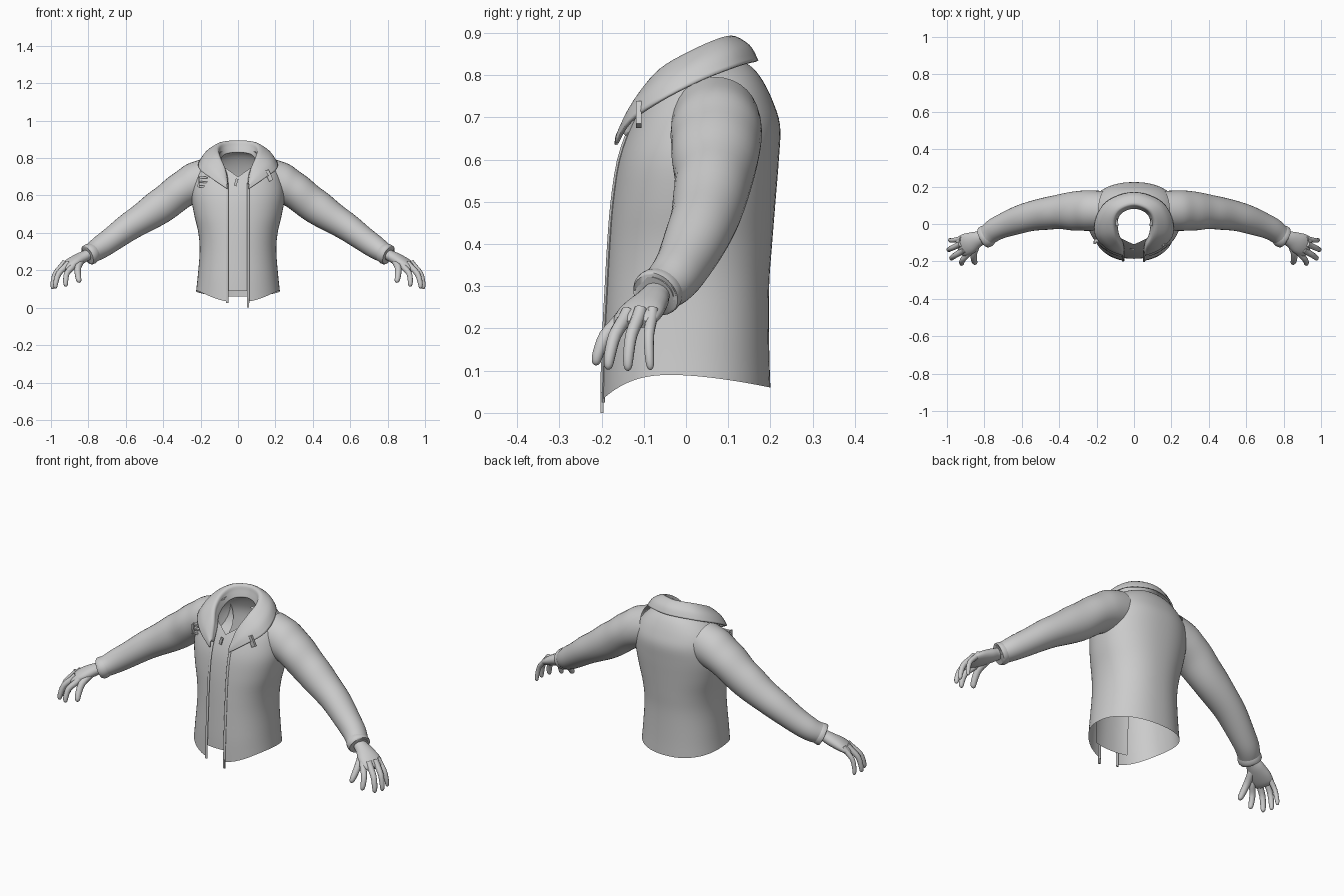
import bpy, bmesh, math
from mathutils import Vector

if "Cube" in bpy.data.objects:
    bpy.data.objects.remove(bpy.data.objects["Cube"])

cloth = bpy.data.materials.new("grey_cloth")
cloth.diffuse_color = (0.6, 0.6, 0.6, 1)
cloth.use_nodes = True
cloth.node_tree.nodes["Principled BSDF"].inputs["Base Color"].default_value = cloth.diffuse_color


def smooth_rows(rows, steps):
    """Catmull-Rom interpolation through rows of numbers."""
    out = []
    for i in range(len(rows) - 1):
        p0, p1, p2, p3 = (rows[max(0, min(len(rows) - 1, i + k))] for k in (-1, 0, 1, 2))
        for s in range(steps):
            t = s / steps
            out.append([0.5 * (2 * b + (c - a) * t + (2 * a - 5 * b + 4 * c - d) * t * t
                               + (3 * b - a - 3 * c + d) * t ** 3)
                        for a, b, c, d in zip(p0, p1, p2, p3)])
    return out + [list(rows[-1])]


def grid(name, rings, closed=False, cap=False, mirror=False, thick=0, angle=50):
    """Skin a list of equally long point rows."""
    bm = bmesh.new()
    vs = [[bm.verts.new(p) for p in ring] for ring in rings]
    n = len(rings[0])
    for a, b in zip(vs, vs[1:]):
        for j in range(n if closed else n - 1):
            k = (j + 1) % n
            bm.faces.new((a[j], a[k], b[k], b[j]))
    if cap:
        bm.faces.new(vs[0][::-1])
        bm.faces.new(vs[-1])
    bmesh.ops.recalc_face_normals(bm, faces=bm.faces)
    me = bpy.data.meshes.new(name)
    bm.to_mesh(me)
    bm.free()
    me.materials.append(cloth)
    ob = bpy.data.objects.new(name, me)
    bpy.context.collection.objects.link(ob)
    if thick:
        m = ob.modifiers.new("thickness", 'SOLIDIFY')
        m.thickness = thick
        m.offset = 0
    if mirror:
        ob.modifiers.new("mirror", 'MIRROR')
    bpy.ops.object.select_all(action='DESELECT')
    ob.select_set(True)
    bpy.context.view_layer.objects.active = ob
    bpy.ops.object.shade_smooth_by_angle(angle=math.radians(angle))
    return ob


def tube(name, rows, side=(0, 1, 0), n=16, steps=4, cap=True, mirror=True, fold=None):
    """Elliptical tube; rows are x, y, z, half width along side, half thickness."""
    rows = smooth_rows(rows, steps)
    pts = [Vector(r[:3]) for r in rows]
    rings = []
    for i, r in enumerate(rows):
        t = (pts[min(i + 1, len(pts) - 1)] - pts[max(i - 1, 0)]).normalized()
        u = Vector(side)
        u = (u - t * u.dot(t)).normalized()
        v = t.cross(u)
        ring = []
        for j in range(n):
            a = 2 * math.pi * j / n
            k = 1 + (fold(i / len(rows), a) if fold else 0)
            ring.append(pts[i] + u * (r[3] * k * math.cos(a)) + v * (r[4] * k * math.sin(a)))
        rings.append(ring)
    return grid(name, rings, True, cap, mirror)


def box(name, centre, size, tilt=0):
    x, y, z = (s / 2 for s in size)
    c, s = math.cos(tilt), math.sin(tilt)
    rings = [[(centre[0] + px * c + pz * s, centre[1] + py, centre[2] - px * s + pz * c)
              for px, py in ((-x, -y), (x, -y), (x, y), (-x, y))] for pz in (-z, z)]
    return grid(name, rings, True, True, angle=30)


# Jacket body: z, half width, front y, back y, half opening
BODY = smooth_rows([
    (.08, .224, -.2, .2, .055), (.16, .216, -.198, .197, .055), (.3, .205, -.191, .197, .055),
    (.4, .212, -.185, .204, .055), (.5, .235, -.176, .212, .055), (.6, .25, -.16, .22, .055),
    (.68, .24, -.132, .223, .06), (.74, .215, -.1, .205, .085), (.79, .17, -.075, .18, .11),
    (.82, .125, -.06, .155, .105), (.835, .09, -.05, .13, .08)], 4)
POW = 2.25


def hem(y):
    if y < -.03:
        return .09 - .06 * min(1, (-.03 - y) / .17) ** 2.6
    return .09 - .03 * ((y + .03) / .23) ** 1.6


def body_y(z, x):
    """Front surface depth at a given height and x."""
    lo = max([r for r in BODY if r[0] <= z] or [BODY[0]])
    hi = min([r for r in BODY if r[0] >= z] or [BODY[-1]])
    t = (z - lo[0]) / (hi[0] - lo[0]) if hi[0] > lo[0] else 0
    w, f, b = (lo[k] + (hi[k] - lo[k]) * t for k in (1, 2, 3))
    return (f + b) / 2 - (b - f) / 2 * (1 - min(1, abs(x) / w) ** POW) ** (1 / POW)


rings = []
for i, (z, w, f, b, gap) in enumerate(BODY):
    a0 = math.asin(min(.98, gap / w) ** (POW / 2))
    ring = []
    for j in range(65):
        a = a0 + (2 * math.pi - 2 * a0) * j / 64
        s, c = math.sin(a), math.cos(a)
        x = w * math.copysign(abs(s) ** (2 / POW), s)
        y = (f + b) / 2 - (b - f) / 2 * math.copysign(abs(c) ** (2 / POW), c)
        h = hem(y)
        ring.append((x, y, h + (z - .08) * (.16 - h) / .08 if z < .16 else z))
    rings.append(ring)
grid("jacket_body", rings)

# Inner front panel behind the open zip, with a V neck
rings = []
for i in range(17):
    x = -.1 + .2 * i / 16
    top = .70 + abs(x) * .7
    ring = []
    for j in range(25):
        z = .09 + (top - .09) * j / 24
        ring.append((x, body_y(z, x) + .014, z))
    rings.append(ring)
grid("inner_panel", rings)

# Sleeves with soft creases, the cuff turning inwards
def crease(t, a):
    return .018 * math.sin(t * 44 + 1.5 * math.sin(a)) * math.sin(math.pi * min(1, t)) * (.5 + .5 * math.cos(a - 2))


tube("sleeve", [
    (.16, .07, .69, .105, .11), (.23, .072, .668, .108, .107), (.31, .07, .622, .105, .096),
    (.425, .062, .535, .09, .092), (.575, .035, .437, .078, .075), (.725, -.02, .33, .063, .062),
    (.785, -.062, .291, .056, .053), (.8, -.072, .282, .056, .053)],
    n=32, steps=6, cap=False, fold=crease)
tube("cuff", [
    (.772, -.053, .3, .054, .05), (.785, -.062, .291, .06, .056), (.8, -.072, .282, .06, .056),
    (.802, -.073, .281, .05, .046), (.775, -.055, .298, .046, .042)], n=32, steps=2, cap=False)

# Hands: palm, fingers, thumb
PALM_SIDE = (.3, .95, .1)
tube("palm", [
    (.765, -.05, .3, .034, .03), (.81, -.072, .28, .036, .029), (.845, -.085, .262, .046, .031),
    (.885, -.105, .241, .058, .029), (.92, -.119, .221, .056, .022), (.938, -.125, .209, .044, .012)],
    side=PALM_SIDE, n=24)
FINGERS = {
    "index_finger": ((.885, -.16, .212), (.92, -.215, .113), .016),
    "middle_finger": ((.918, -.145, .218), (.977, -.185, .103), .016),
    "ring_finger": ((.937, -.112, .222), (.992, -.138, .1), .015),
    "little_finger": ((.932, -.08, .222), (.985, -.084, .102), .013),
    "thumb": ((.838, -.105, .248), (.848, -.212, .135), .019)}
for name, (root, tip, r) in FINGERS.items():
    a, b = Vector(root), Vector(tip)
    bend = Vector((.014, -.006, .016))
    rows = []
    for t, k, q in ((-.2, 0, 1), (.0, .2, 1.05), (.45, 1, .95), (.8, .6, .85), (.95, .15, .65), (1, 0, .2)):
        rows.append((*(a.lerp(b, t) + bend * k), r * q, r * q))
    tube(name, rows, side=PALM_SIDE, n=12, steps=3)

# Fold-over collar: hem, fold and inner edge run from lapel tip to nape
HEM = [(.058, -.166, .635), (.14, -.132, .69), (.205, -.06, .74), (.198, .04, .79), (.135, .125, .822), (0, .168, .833)]
FOLD = [(.058, -.152, .665), (.078, -.115, .745), (.108, -.06, .812), (.114, .02, .858), (.08, .08, .884), (0, .108, .89)]
INNER = [(.055, -.138, .655), (.062, -.1, .715), (.085, -.05, .765), (.09, .02, .8), (.062, .065, .822), (0, .085, .83)]


def whole(pts):
    return smooth_rows(pts + [(-x, y, z) for x, y, z in pts[-2::-1]], 5)


rings = []
for h, f, n in zip(whole(HEM), whole(FOLD), whole(INNER)):
    h, f, n = Vector(h), Vector(f), Vector(n)
    puff = Vector((h.x - n.x, h.y - n.y, .06)) * .12
    rings.append(smooth_rows([tuple(p) for p in (h, h.lerp(f, .5) + puff, f, f.lerp(n, .4) - puff * .3, n)], 4))
grid("collar", rings, thick=.008, angle=60)

# Zip tapes along both front edges
for name, x in (("left_zip", -.058), ("right_zip", .054)):
    rows = []
    for i in range(20):
        z = .025 + .64 * i / 19
        rows.append((x, body_y(z, x) - .001, z, .005, .007))
    tube(name, rows, side=(0, 1, 0), n=8, steps=1, mirror=False)

# Zip pulls
box("hem_zip_pull", (.054, -.199, .024), (.012, .008, .048))
box("neck_zip_pull", (-.01, -.135, .67), (.014, .008, .04), .3)

# Collar strap on one side, buckle frame on the other
box("collar_strap", (.165, -.112, .707), (.024, .012, .06), -.45)
for name, dx, dz, sx, sz in (("buckle_top", 0, .024, .05, .01), ("buckle_middle", 0, 0, .05, .008),
                             ("buckle_bottom", 0, -.024, .05, .01), ("buckle_outer", -.022, 0, .009, .056),
                             ("buckle_inner", .022, 0, .009, .056)):
    box(name, (-.188 + dx, -.088 - dx * -.5, .672 + dz), (sx, .016, sz), .05)
